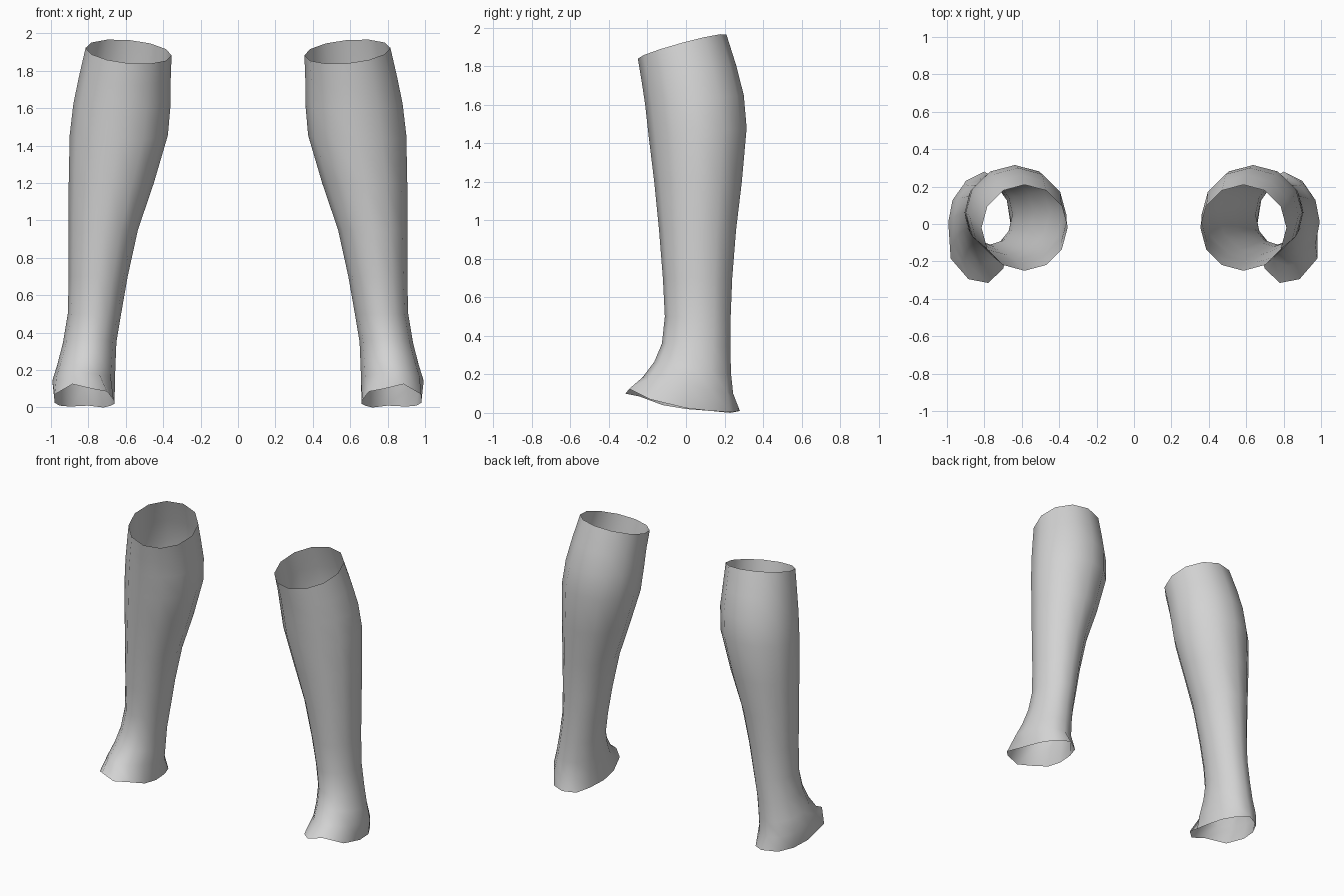
import bpy
import bmesh
import math

cube = bpy.data.objects.get("Cube")
if cube:
    bpy.data.objects.remove(cube, do_unlink=True)

SIDES = 12

# Single neutral grey
grey = bpy.data.materials.new("neutral_grey")
grey.use_nodes = True
colour = (0.65, 0.65, 0.65, 1.0)
grey.diffuse_color = colour
bsdf = next(n for n in grey.node_tree.nodes if n.type == 'BSDF_PRINCIPLED')
bsdf.inputs["Base Color"].default_value = colour

# Cross-sections from knee to ankle:
# inner x, outer x, front y, back y, front z, back z, sideways tilt
SECTIONS = [
    (0.355, 0.815, -0.25, 0.21, 1.84, 1.965, 0.02),
    (0.36, 0.85, -0.23, 0.262, 1.72, 1.80, 0.01),
    (0.36, 0.88, -0.212, 0.30, 1.60, 1.65, 0),
    (0.375, 0.90, -0.193, 0.315, 1.43, 1.48, 0),
    (0.45, 0.905, -0.165, 0.29, 1.20, 1.20, 0),
    (0.535, 0.905, -0.14, 0.26, 0.95, 0.95, 0),
    (0.59, 0.905, -0.12, 0.24, 0.70, 0.70, 0),
    (0.625, 0.91, -0.11, 0.232, 0.50, 0.50, 0),
    (0.65, 0.935, -0.125, 0.23, 0.36, 0.34, 0),
    (0.655, 0.965, -0.165, 0.234, 0.265, 0.20, 0),
    (0.658, 0.993, -0.225, 0.245, 0.185, 0.10, 0),
]

# Open hem over the foot, from the outer side round the heel to the toes
HEM = [
    (0.98, 0.0, 0.025), (0.955, 0.13, 0.01), (0.90, 0.23, 0.005),
    (0.80, 0.28, 0.01), (0.72, 0.23, 0.0), (0.68, 0.13, 0.01),
    (0.66, 0.0, 0.02), (0.665, -0.12, 0.04), (0.70, -0.24, 0.085),
    (0.78, -0.315, 0.10), (0.885, -0.295, 0.125), (0.98, -0.185, 0.07),
]


def section_points(xi, xo, yf, yb, zf, zb, tilt):
    """Tilted elliptical ring, starting on the outer side."""
    points = []
    for i in range(SIDES):
        c = math.cos(math.tau * i / SIDES)
        s = math.sin(math.tau * i / SIDES)
        points.append(((xi + xo) / 2 + (xo - xi) / 2 * c,
                       (yf + yb) / 2 + (yb - yf) / 2 * s,
                       (zf + zb) / 2 + (zb - zf) / 2 * s + tilt * c))
    return points


def make_leg(name, side):
    """Loft the rings into an open tube; side is +1 for left, -1 for right."""
    bm = bmesh.new()
    rings = [section_points(*section) for section in SECTIONS] + [HEM]
    loops = [[bm.verts.new((side * x, y, z)) for x, y, z in ring]
             for ring in rings]
    for upper, lower in zip(loops, loops[1:]):
        for i in range(SIDES):
            j = (i + 1) % SIDES
            quad = [upper[i], lower[i], lower[j], upper[j]]
            face = bm.faces.new(quad if side > 0 else quad[::-1])
            face.smooth = True
    mesh = bpy.data.meshes.new(name)
    bm.to_mesh(mesh)
    bm.free()
    mesh.materials.append(grey)
    leg = bpy.data.objects.new(name, mesh)
    bpy.context.collection.objects.link(leg)


make_leg("left_lower_leg", 1)
make_leg("right_lower_leg", -1)
